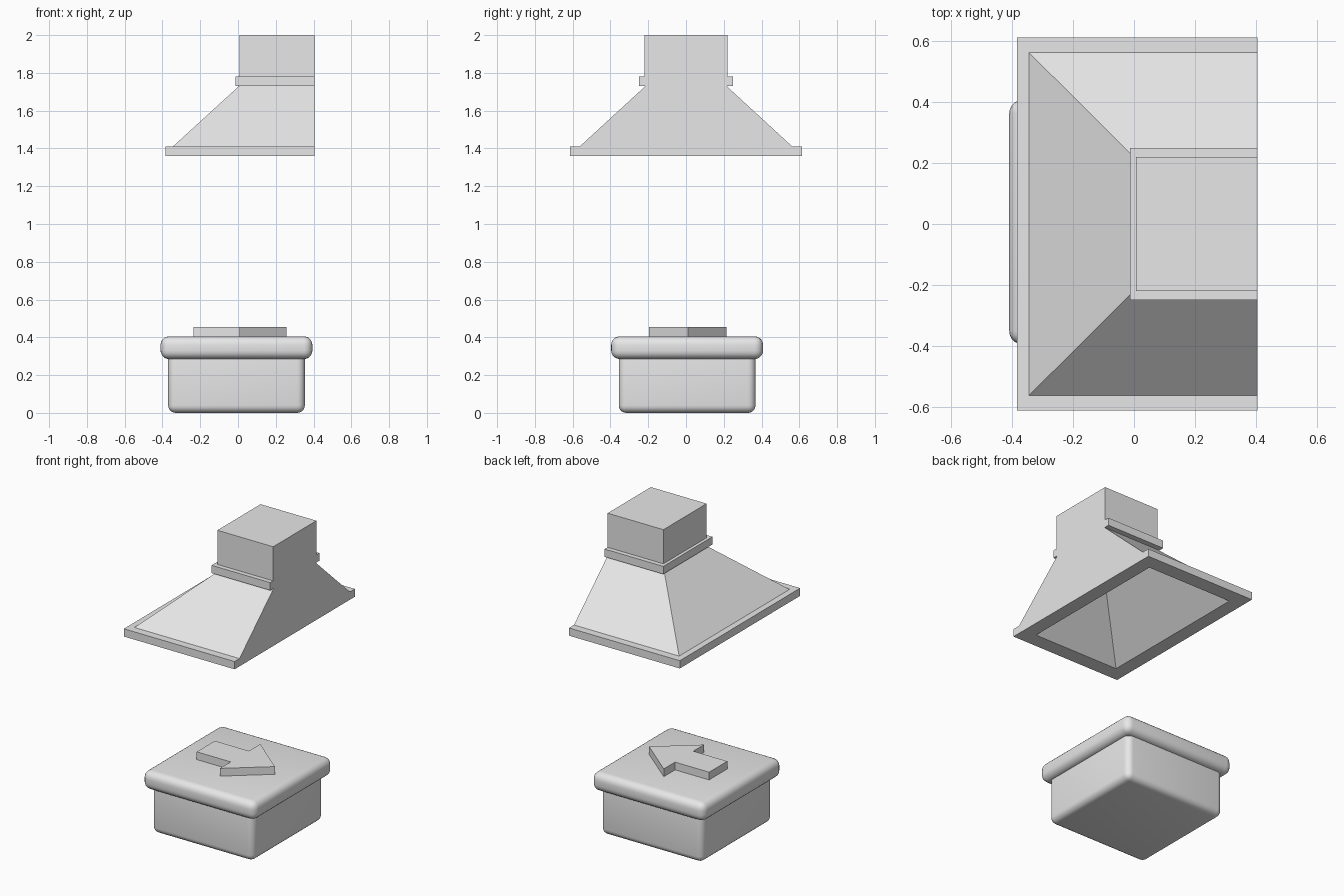
import bpy, bmesh

cube = bpy.data.objects.get("Cube")
if cube:
    bpy.data.objects.remove(cube)

grey = bpy.data.materials.new("plain grey")
grey.use_nodes = True
colour = (0.8, 0.8, 0.8, 1.0)
grey.diffuse_color = colour
grey.node_tree.nodes["Principled BSDF"].inputs["Base Color"].default_value = colour

BACK = 0.405  # flat wall side shared by canopy, collar and duct


def finish(name, bm):
    """Turn a bmesh into a coloured object."""
    bmesh.ops.recalc_face_normals(bm, faces=bm.faces)
    flat = [f for f in bm.faces if f.calc_area() < 1e-6]
    bmesh.ops.delete(bm, geom=flat, context='FACES_ONLY')
    mesh = bpy.data.meshes.new(name)
    bm.to_mesh(mesh)
    bm.free()
    mesh.materials.append(grey)
    obj = bpy.data.objects.new(name, mesh)
    bpy.context.collection.objects.link(obj)
    return obj


def loft(name, sections):
    """Skin rectangles given as (left x, right x, half depth, z), capped at both ends."""
    bm = bmesh.new()
    rings = [[bm.verts.new(p) for p in
              ((a, -h, z), (b, -h, z), (b, h, z), (a, h, z))]
             for a, b, h, z in sections]
    for low, high in zip(rings, rings[1:]):
        for i in range(4):
            j = (i + 1) % 4
            bm.faces.new((low[i], low[j], high[j], high[i]))
    bm.faces.new(rings[0][::-1])
    bm.faces.new(rings[-1])
    return finish(name, bm)


def rounded_box(name, centre, half, bottom, top, radius):
    """Square box with soft edges all round."""
    bm = bmesh.new()
    bmesh.ops.create_cube(bm, size=1)
    for v in bm.verts:
        v.co.x = centre[0] + v.co.x * 2 * half
        v.co.y = centre[1] + v.co.y * 2 * half
        v.co.z = top if v.co.z > 0 else bottom
    bmesh.ops.bevel(bm, geom=bm.edges[:], offset=radius, segments=5,
                    profile=0.5, affect='EDGES')
    for f in bm.faces:
        f.smooth = True
    return finish(name, bm)


# Hollow canopy: inside surface, flat rim underneath, lip, then outer slope
loft("hood_canopy", [
    (0.06, 0.31, 0.20, 1.72),
    (-0.295, 0.315, 0.515, 1.36),
    (-0.385, BACK, 0.613, 1.36),
    (-0.385, BACK, 0.613, 1.41),
    (-0.345, BACK, 0.563, 1.41),
    (0.005, BACK, 0.215, 1.73),
])

# Collar and square duct
loft("hood_collar", [(-0.013, BACK, 0.25, 1.73), (-0.013, BACK, 0.25, 1.78)])
loft("hood_duct", [(0.007, BACK, 0.22, 1.78), (0.007, BACK, 0.22, 2.0)])

# Box with overhanging lid
centre = (-0.008, 0.006)
rounded_box("box_body", centre, 0.362, 0.0, 0.34, 0.04)
rounded_box("box_lid", centre, 0.402, 0.285, 0.405, 0.045)

# Raised arrow on the lid
outline = [(-0.235, -0.085), (0.008, -0.085), (0.008, -0.195), (0.257, 0.01),
           (0.008, 0.215), (0.008, 0.1), (-0.235, 0.1)]
bm = bmesh.new()
base = bm.faces.new([bm.verts.new((x, y, 0.40)) for x, y in outline])
raised = bmesh.ops.extrude_face_region(bm, geom=[base], use_keep_orig=True)
for item in raised["geom"]:
    if isinstance(item, bmesh.types.BMVert):
        item.co.z = 0.455
finish("lid_arrow", bm)
